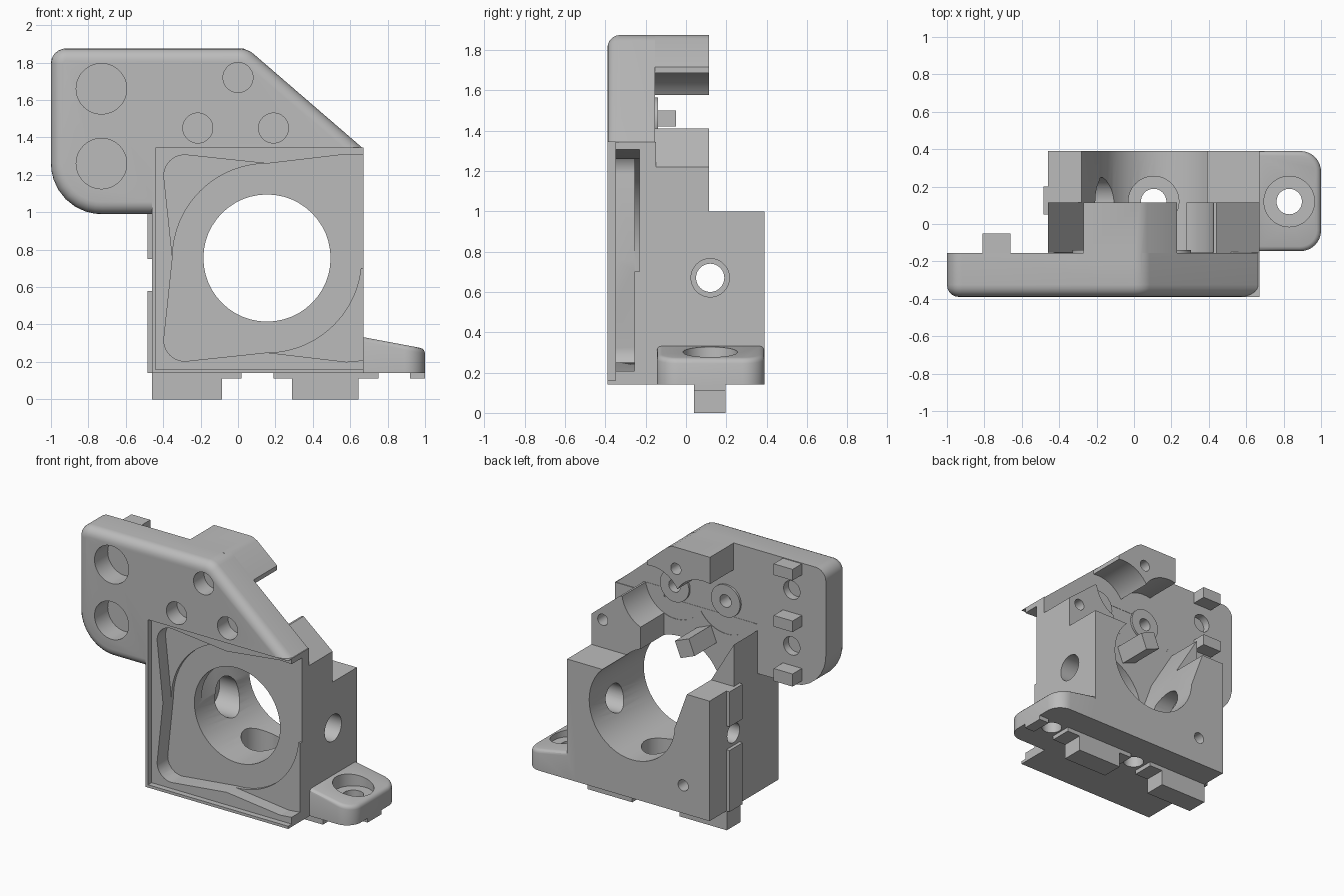
import bpy, bmesh
from math import sin, cos, pi, radians
from mathutils import Vector

cube = bpy.data.objects.get("Cube")
if cube:
    bpy.data.objects.remove(cube, do_unlink=True)

grey = bpy.data.materials.new("plain_grey")
grey.use_nodes = True
tone = (0.5, 0.5, 0.5, 1)
grey.diffuse_color = tone
grey.node_tree.nodes["Principled BSDF"].inputs["Base Color"].default_value = tone

PLACE = {"x": lambda a, b, t: (t, a, b),
         "y": lambda a, b, t: (a, t, b),
         "z": lambda a, b, t: (a, b, t)}


def arc(cx, cz, r, start, end, n=24):
    return [(cx + r * cos(radians(start + (end - start) * i / n)),
             cz + r * sin(radians(start + (end - start) * i / n))) for i in range(n + 1)]


def rounded(corners, steps=8):
    """Outline from (a, b, radius) corners, each replaced by a smooth fillet."""
    out = []
    for i, (a, b, r) in enumerate(corners):
        if not r:
            out.append((a, b))
            continue
        p = Vector((a, b))
        u = (Vector(corners[i - 1][:2]) - p).normalized()
        v = (Vector(corners[(i + 1) % len(corners)][:2]) - p).normalized()
        half = u.angle(v) / 2
        mid = p + (u + v).normalized() * (r / sin(half))
        cut = r * cos(half) / sin(half)
        d0, d1 = p + u * cut - mid, p + v * cut - mid
        for k in range(steps + 1):
            out.append(tuple(mid + d0.lerp(d1, k / steps).normalized() * r))
    return out


def prism(name, pts, axis, lo, hi, shape=None):
    bm = bmesh.new()
    ends = [[bm.verts.new(PLACE[axis](a, b, t)) for a, b in pts] for t in (lo, hi)]
    for ring in ends:
        bm.faces.new(ring)
    n = len(pts)
    for i in range(n):
        j = (i + 1) % n
        bm.faces.new((ends[0][i], ends[0][j], ends[1][j], ends[1][i]))
    bmesh.ops.recalc_face_normals(bm, faces=bm.faces)
    if shape:
        shape(bm)
    mesh = bpy.data.meshes.new(name)
    bm.to_mesh(mesh)
    bm.free()
    mesh.materials.append(grey)
    obj = bpy.data.objects.new(name, mesh)
    bpy.context.collection.objects.link(obj)
    return obj


def box(name, x0, x1, y0, y1, z0, z1):
    return prism(name, [(x0, y0), (x1, y0), (x1, y1), (x0, y1)], "z", z0, z1)


def cyl(name, axis, a, b, r, lo, hi):
    return prism(name, arc(a, b, r, 0, 360, 48)[:-1], axis, lo, hi)


def combine(target, tool, operation):
    mod = target.modifiers.new("shape", "BOOLEAN")
    mod.operation, mod.solver, mod.object = operation, "EXACT", tool
    bpy.ops.object.select_all(action="DESELECT")
    bpy.context.view_layer.objects.active = target
    target.select_set(True)
    bpy.ops.object.modifier_apply(modifier=mod.name)
    bpy.data.objects.remove(tool, do_unlink=True)


def round_edges(bm, test, offset, segments):
    edges = [e for e in bm.edges if all(test(v.co) for v in e.verts)]
    bmesh.ops.bevel(bm, geom=edges, offset=offset, segments=segments,
                    profile=0.5, affect="EDGES", clamp_overlap=True)


# Main block and face plate
housing = box("housing", -.46, .67, -.39, .39, .14, 1.0)
plate = rounded([(-1, 1.875, .08), (.05, 1.875, .12), (.67, 1.34, 0),
                 (.67, .99, 0), (-.46, .99, 0), (-1, .99, .27)])
add = [prism("plate", plate, "y", -.39, -.155,
             lambda bm: round_edges(bm, lambda c: c.y < -.38, .065, 5)),
       box("frame", -.46, .67, -.39, -.15, .5, 1.345)]

# Left fin, right shoulder and top boss behind the plate
add += [prism("fin", [(-.46, .9), (-.46, 1.3), (-.28, 1.0), (-.28, .9)], "y", -.2, .115),
        prism("shoulder", [(.28, .95), (.28, 1.41), (.44, 1.41), (.67, 1.22), (.67, .95)],
              "y", -.2, .115),
        prism("top_boss", [(-.27, 1.875), (.03, 1.875), (.07, 1.855), (.23, 1.717),
                           (.23, 1.5), (-.27, 1.5)], "y", -.2, .115)]
for part in add:
    combine(housing, part, "UNION")

# Round clearances for the two screw seats, then the raised seats themselves
for x in (-.215, .19):
    combine(housing, cyl("clearance", "y", x, 1.45, .24, -.153, .3), "DIFFERENCE")
    combine(housing, cyl("seat", "y", x, 1.45, .115, -.2, -.14), "UNION")


# Mounting foot with sloped top and rounded corners
def foot_shape(bm):
    upright = [e for e in bm.edges if all(v.co.x > .99 for v in e.verts)
               and abs(e.verts[0].co.y - e.verts[1].co.y) < .01]
    bmesh.ops.bevel(bm, geom=upright, offset=.11, segments=8, profile=.5, affect="EDGES")
    round_edges(bm, lambda c: c.z > .2, .025, 3)


foot = prism("foot", [(.6, .14), (1, .14), (1, .27), (.6, .345)], "y", -.145, .39, foot_shape)
combine(housing, foot, "UNION")

# Shallow front seat, then the flared duct in two depths
CX, CZ = .155, .755
combine(housing, box("seat_cut", -.44, .8, -.5, -.35, .16, 1.343), "DIFFERENCE")
duct = rounded([(CX, 1.26, 0), (.58, 1.31, .03), (.8, 1.30, 0), (.8, .22, 0), (.58, .2, .03),
                (CX, .25, 0), (-.41, .19, .11), (-.35, CZ, 0), (-.41, 1.32, .11)])
combine(housing, prism("duct_cut", duct, "y", -.45, -.255), "DIFFERENCE")
deep = (rounded([(CX, 1.26, 0), (.58, 1.31, .03), (.8, 1.30, 0), (.8, .7, 0)])
        + arc(CX, CZ, .505, -6, -90)
        + rounded([(CX, .25, 0), (-.41, .19, .11), (-.35, CZ, 0)])[1:-1]
        + arc(CX, CZ, .505, 180, 90)[:-1])
combine(housing, prism("deep_duct_cut", deep, "y", -.45, -.23), "DIFFERENCE")

# Central bore, open upward behind the plate
combine(housing, cyl("bore", "y", CX, CZ, .34, -.6, .6), "DIFFERENCE")
notch = [(-.287, 1.02), (-.28, 1.0), (-.16, .67), (CX, CZ), (CX, 1.02)]
combine(housing, prism("notch", notch, "y", -.15, .6), "DIFFERENCE")

# Holes: axis, centre, radius, start, end
holes = [("y", x, z, .08, -.5, -.27) for x, z in ((0, 1.72), (-.215, 1.45), (.19, 1.45))]
holes += [("y", x, 1.45, .045, -.235, 0) for x in (-.215, .19)]
holes += [("y", -.73, z, .135, -.5, -.24) for z in (1.66, 1.26)]
holes += [("y", -.73, z, .065, -.21, 0) for z in (1.66, 1.26)]
holes += [("y", 0, 1.72, .04, -.1, .3), ("y", .58, 1.2, .04, -.05, .3),
          ("y", -.25, .34, .04, .2, .5)]
holes += [("x", .12, .67, .07, -.7, 0), ("x", .12, .67, .13, -.32, .1),
          ("x", .12, .67, .095, .3, .8)]
holes += [("z", .105, .12, .068, 0, .6), ("z", .105, .12, .135, .24, .6),
          ("z", .83, .12, .068, 0, .6), ("z", .83, .12, .135, .235, .6)]
for h in holes:
    combine(housing, cyl("hole", *h), "DIFFERENCE")

# Keys under the base and up the left side
parts = [housing]
for x0, x1, z in ((-.46, -.085, 0), (-.1, .02, .11), (.19, .3, .11),
                  (.29, .645, 0), (.63, .75, .11), (.92, 1, .11)):
    parts.append(box("base_key", x0, x1, .04, .195, z, .145))
for z0, z1 in ((.14, .58), (.75, 1.0)):
    parts.append(box("side_key", -.485, -.455, .05, .2, z0, z1))

# Locating tabs behind the wing
for z0, z1 in ((1.79, 1.87), (1.42, 1.5), (1.03, 1.12)):
    parts.append(box("wing_tab", -.81, -.66, -.2, -.05, z0, z1))

# Tilted stop post above the bore
post = [(-.06 + .085 * cos(a * pi / 2 + .4), 1.16 + .085 * sin(a * pi / 2 + .4)) for a in range(4)]
parts.append(prism("stop_post", post, "y", -.2, .1))

# Smooth curved walls, keep crisp edges
bpy.ops.object.select_all(action="DESELECT")
for obj in parts:
    obj.select_set(True)
bpy.context.view_layer.objects.active = housing
bpy.ops.object.shade_smooth_by_angle(angle=radians(30))
